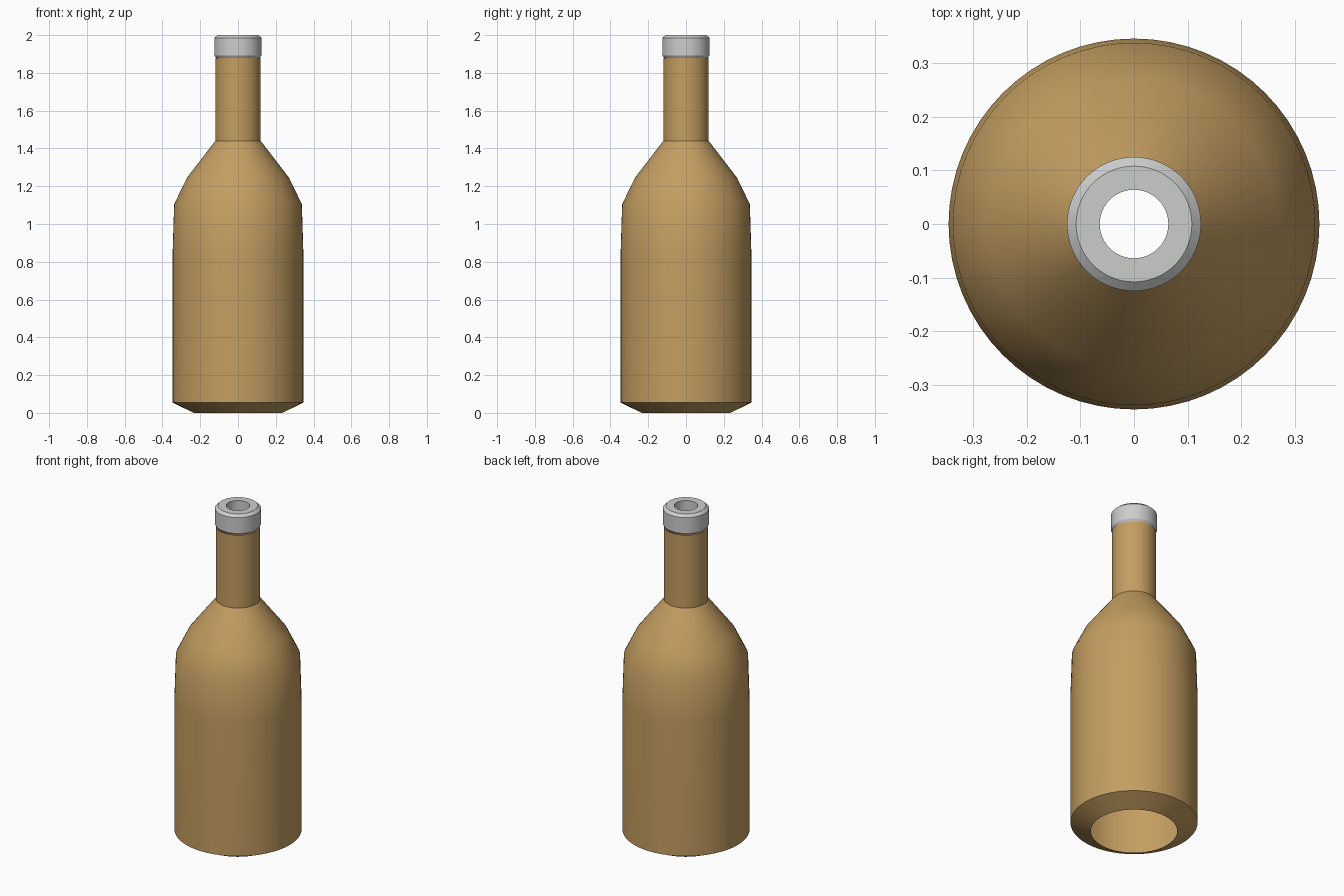
import bpy, bmesh, math

cube = bpy.data.objects.get("Cube")
if cube:
    bpy.data.objects.remove(cube, do_unlink=True)

SEGMENTS = 64


def material(name, color):
    mat = bpy.data.materials.new(name)
    mat.use_nodes = True
    mat.diffuse_color = color
    mat.node_tree.nodes["Principled BSDF"].inputs["Base Color"].default_value = color
    return mat


def lathe(name, profile, mat, closed=False):
    """Spin a (radius, height) profile around the z axis."""
    bm = bmesh.new()
    verts = [bm.verts.new((r, 0, z)) for r, z in profile]
    pairs = list(zip(verts, verts[1:]))
    if closed:
        pairs.append((verts[-1], verts[0]))
    edges = [bm.edges.new(p) for p in pairs]
    bmesh.ops.spin(bm, geom=verts + edges, cent=(0, 0, 0), axis=(0, 0, 1),
                   angle=math.tau, steps=SEGMENTS, use_merge=True)
    bmesh.ops.remove_doubles(bm, verts=bm.verts, dist=0.0001)
    bmesh.ops.recalc_face_normals(bm, faces=bm.faces)
    # The open shell must face outward
    if not closed:
        side = max(bm.faces, key=lambda f: f.calc_area())
        c = side.calc_center_median()
        if side.normal.x * c.x + side.normal.y * c.y < 0:
            bmesh.ops.reverse_faces(bm, faces=bm.faces)
    mesh = bpy.data.meshes.new(name)
    bm.to_mesh(mesh)
    bm.free()
    obj = bpy.data.objects.new(name, mesh)
    bpy.context.collection.objects.link(obj)
    mesh.materials.append(mat)
    bpy.ops.object.select_all(action='DESELECT')
    obj.select_set(True)
    bpy.context.view_layer.objects.active = obj
    bpy.ops.object.shade_smooth_by_angle(angle=math.radians(30))
    return obj


brown = material("amber brown", (0.55, 0.34, 0.12, 1))
grey = material("light grey", (0.60, 0.61, 0.60, 1))

# Thin bottle shell, open at the base and the neck
lathe("bottle_body", [(0.235, 0), (0.346, 0.055), (0.346, 0.85), (0.338, 1.105),
                      (0.27, 1.245), (0.12, 1.44), (0.12, 1.878)], brown)

# Hollow collar around the mouth
lathe("mouth_collar", [(0.064, 1.88), (0.116, 1.88), (0.125, 1.893), (0.125, 1.985),
                       (0.108, 2.0), (0.064, 2.0)], grey, closed=True)
